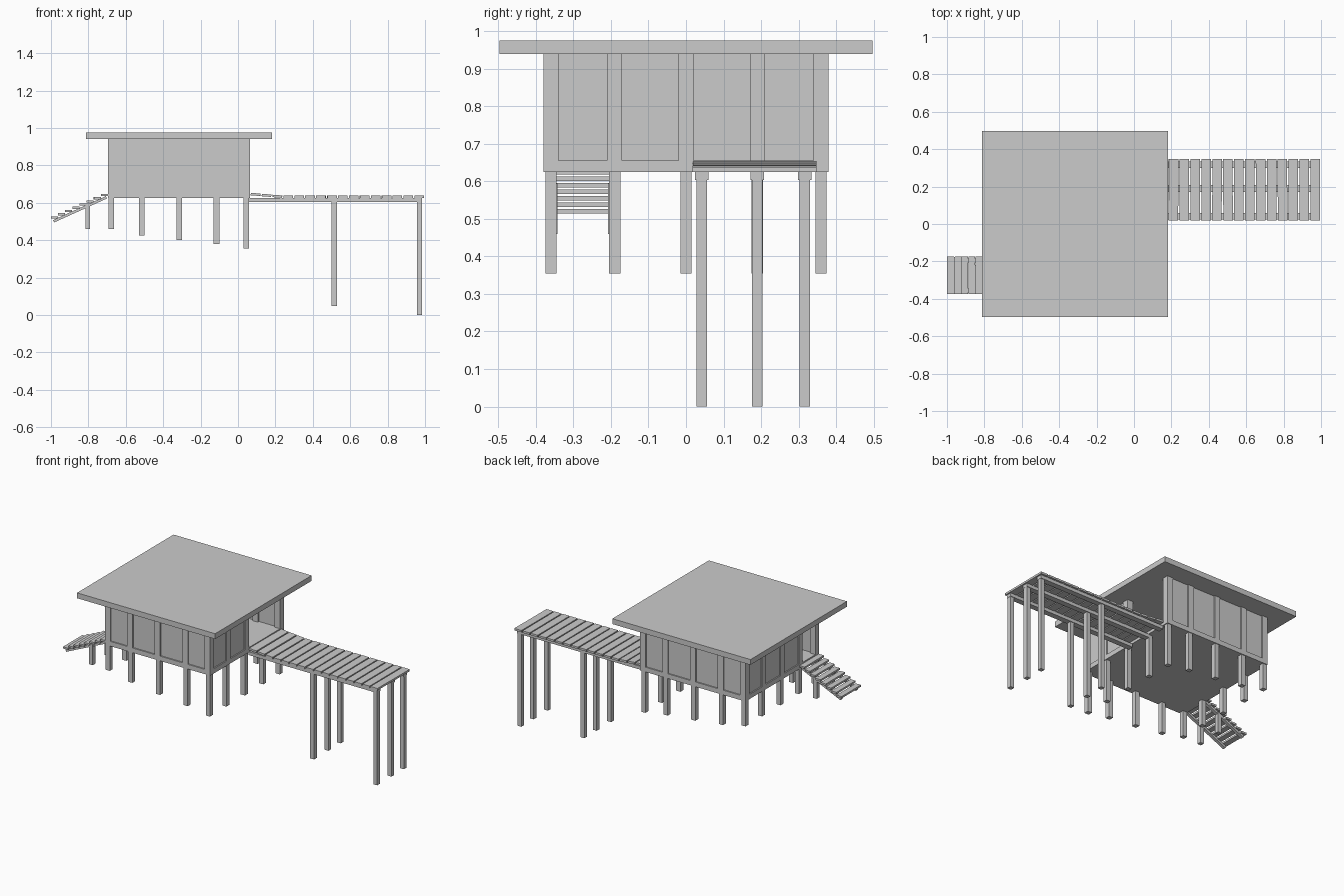
import bpy, bmesh, math, random
from mathutils import Matrix, Vector

if "Cube" in bpy.data.objects:
    bpy.data.objects.remove(bpy.data.objects["Cube"])

random.seed(3)


def boxes(name, items):
    """One object from boxes given as (x0, x1, y0, y1, z0, z1[, yaw, pitch])."""
    bm = bmesh.new()
    for it in items:
        x0, x1, y0, y1, z0, z1 = it[:6]
        yaw, pitch = (it[6], it[7]) if len(it) > 6 else (0, 0)
        mat = (Matrix.Translation(((x0 + x1) / 2, (y0 + y1) / 2, (z0 + z1) / 2))
               @ Matrix.Rotation(yaw, 4, 'Z') @ Matrix.Rotation(pitch, 4, 'Y')
               @ Matrix.Diagonal((x1 - x0, y1 - y0, z1 - z0, 1)))
        bmesh.ops.create_cube(bm, size=1, matrix=mat)
    me = bpy.data.meshes.new(name)
    bm.to_mesh(me)
    bm.free()
    ob = bpy.data.objects.new(name, me)
    bpy.context.collection.objects.link(ob)
    return ob


def post(x, y, z0, z1, w=0.03):
    return (x - w / 2, x + w / 2, y - w / 2, y + w / 2, z0, z1)


X0, X1, Y0, Y1 = -0.695, 0.065, -0.38, 0.38
FLOOR, SILL, TOP = 0.625, 0.656, 0.94
P = 0.04      # frame post width
IN = 0.008    # panel recess

# roof and floor slabs
boxes("roof", [(-0.813, 0.183, -0.497, 0.497, TOP, 0.975)])
boxes("floor", [(X0, X1, Y0, Y1, FLOOR, SILL)])

# wall frame posts
xs = [X0 + P / 2, -0.515, -0.315, -0.115, X1 - P / 2]
ys = [Y0 + P / 2, -0.19, 0.0, 0.19, Y1 - P / 2]
frame = []
for x in xs:
    for y in (ys[0], ys[-1]):
        frame.append(post(x, y, SILL, TOP, P))
for y in ys[1:-1]:
    frame.append(post(xs[0], y, SILL, TOP, P))
    if y < 0.1:   # the dock doorway spans two bays
        frame.append(post(xs[-1], y, SILL, TOP, P))
boxes("wall_posts", frame)

# recessed wall panels
T = 0.02
boxes("front_and_back_panels",
      [(a, b, y, y + T, SILL, TOP) for a, b in zip(xs, xs[1:])
       for y in (Y0 + IN, Y1 - IN - T)])
boxes("left_panels",
      [(X0 + IN, X0 + IN + T, a, b, SILL, TOP) for a, b in zip(ys[1:], ys[2:])])
boxes("right_panels",
      [(X1 - IN - T, X1 - IN, a, b, SILL, TOP) for a, b in zip(ys[:2], ys[1:3])])

# house stilts around the edge, following the slope of the ground
piles = []
for i, (x, z) in enumerate(zip((-0.677, -0.515, -0.315, -0.115, 0.045),
                               (0.46, 0.425, 0.40, 0.38, 0.355))):
    rows = (-0.36, -0.19, 0.0, 0.19, 0.36) if i in (0, 4) else (-0.36, 0.36)
    piles += [post(x, y, z, FLOOR) for y in rows]
boxes("house_stilts", piles)

# dock planks, the first few sloping down from the doorway
N = 16
pitch = (0.998 - X1) / N
planks = []
for i in range(N):
    x = X1 + pitch * (i + 0.5)
    lift = max(0, 0.013 - 0.005 * i)
    tilt = 0.08 if i < 3 else 0
    yaw = random.uniform(-0.006, 0.006)
    planks.append((x - 0.0255, x + 0.0255, 0.018, 0.348,
                   0.625 + lift, 0.638 + lift, yaw, tilt))
boxes("dock_planks", planks)

# dock beams and tall stilts
dock_y = (0.042, 0.19, 0.317)
boxes("dock_beams", [(X1 - 0.005, 0.985, y - 0.018, y + 0.018, 0.604, 0.626) for y in dock_y])
boxes("dock_stilts", [post(x, y, z, 0.606, 0.028) for y in dock_y
                      for x, z in ((0.515, 0.047), (0.97, 0.0))])

# stair treads
S = 8
run, rise = 0.305 / S, 0.121 / (S - 1)
treads = []
for i in range(S):
    x, z = -1 + run * i, 0.515 + rise * i
    treads.append((x, x + run - 0.001, -0.374, -0.175, z, z + 0.012,
                   random.uniform(-0.01, 0.01), 0))
boxes("stair_treads", treads)

# sloping stair stringers and their posts
ang = -math.atan2(rise, run)
boxes("stair_stringers", [(-1.0, -0.69, y - 0.01, y + 0.01, 0.558, 0.572, 0, ang)
                          for y in (-0.355, -0.195)])
boxes("stair_posts", [post(-0.803, y, 0.46, 0.595, 0.026) for y in (-0.355, -0.195)])
